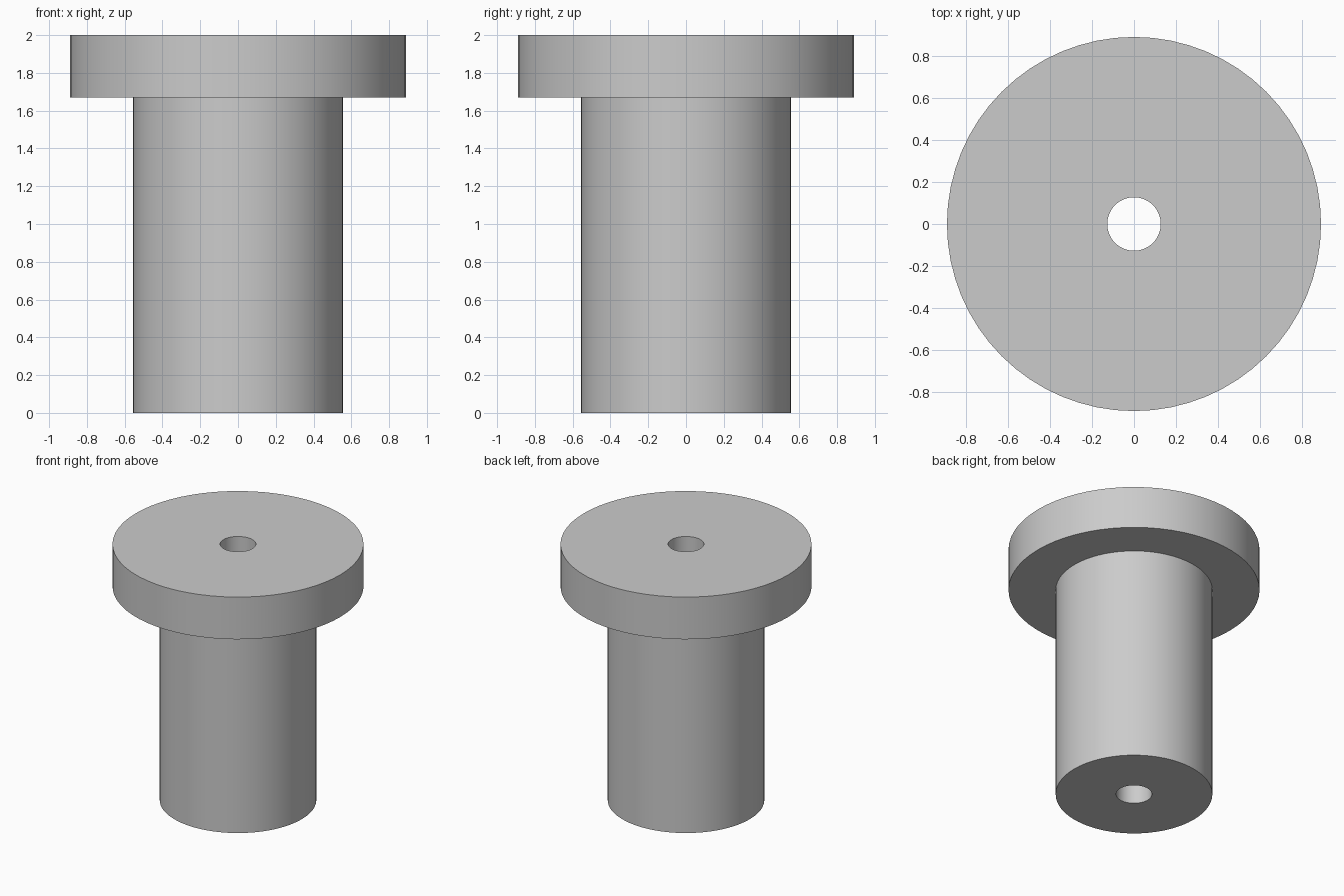
import bpy
import bmesh
import math

cube = bpy.data.objects.get("Cube")
if cube:
    bpy.data.objects.remove(cube, do_unlink=True)

SEGMENTS = 64
HEIGHT = 2.0
FLANGE_BOTTOM = 1.67
FLANGE_RADIUS = 0.889
SHAFT_RADIUS = 0.555
BORE_RADIUS = 0.127

# Plain grey material
grey = bpy.data.materials.new("plain grey")
grey.use_nodes = True
colour = (0.6, 0.6, 0.6, 1.0)
grey.diffuse_color = colour
grey.node_tree.nodes["Principled BSDF"].inputs["Base Color"].default_value = colour


def lathe(name, profile, material):
    """Revolve a closed (radius, z) profile around the z axis."""
    bm = bmesh.new()
    verts = [bm.verts.new((r, 0, z)) for r, z in profile]
    edges = [bm.edges.new((a, b)) for a, b in zip(verts, verts[1:] + verts[:1])]
    bmesh.ops.spin(bm, geom=verts + edges, cent=(0, 0, 0), axis=(0, 0, 1),
                   angle=math.tau, steps=SEGMENTS, use_merge=True)
    bmesh.ops.remove_doubles(bm, verts=bm.verts, dist=1e-5)
    bmesh.ops.recalc_face_normals(bm, faces=bm.faces)
    mesh = bpy.data.meshes.new(name)
    bm.to_mesh(mesh)
    bm.free()
    mesh.materials.append(material)
    obj = bpy.data.objects.new(name, mesh)
    bpy.context.collection.objects.link(obj)
    bpy.ops.object.select_all(action="DESELECT")
    obj.select_set(True)
    bpy.context.view_layer.objects.active = obj
    bpy.ops.object.shade_smooth_by_angle(angle=math.radians(30))
    return obj


# Flanged bushing: shaft, wide top flange and a through bore
lathe("flanged_bushing", [
    (BORE_RADIUS, 0),
    (SHAFT_RADIUS, 0),
    (SHAFT_RADIUS, FLANGE_BOTTOM),
    (FLANGE_RADIUS, FLANGE_BOTTOM),
    (FLANGE_RADIUS, HEIGHT),
    (BORE_RADIUS, HEIGHT),
], grey)
